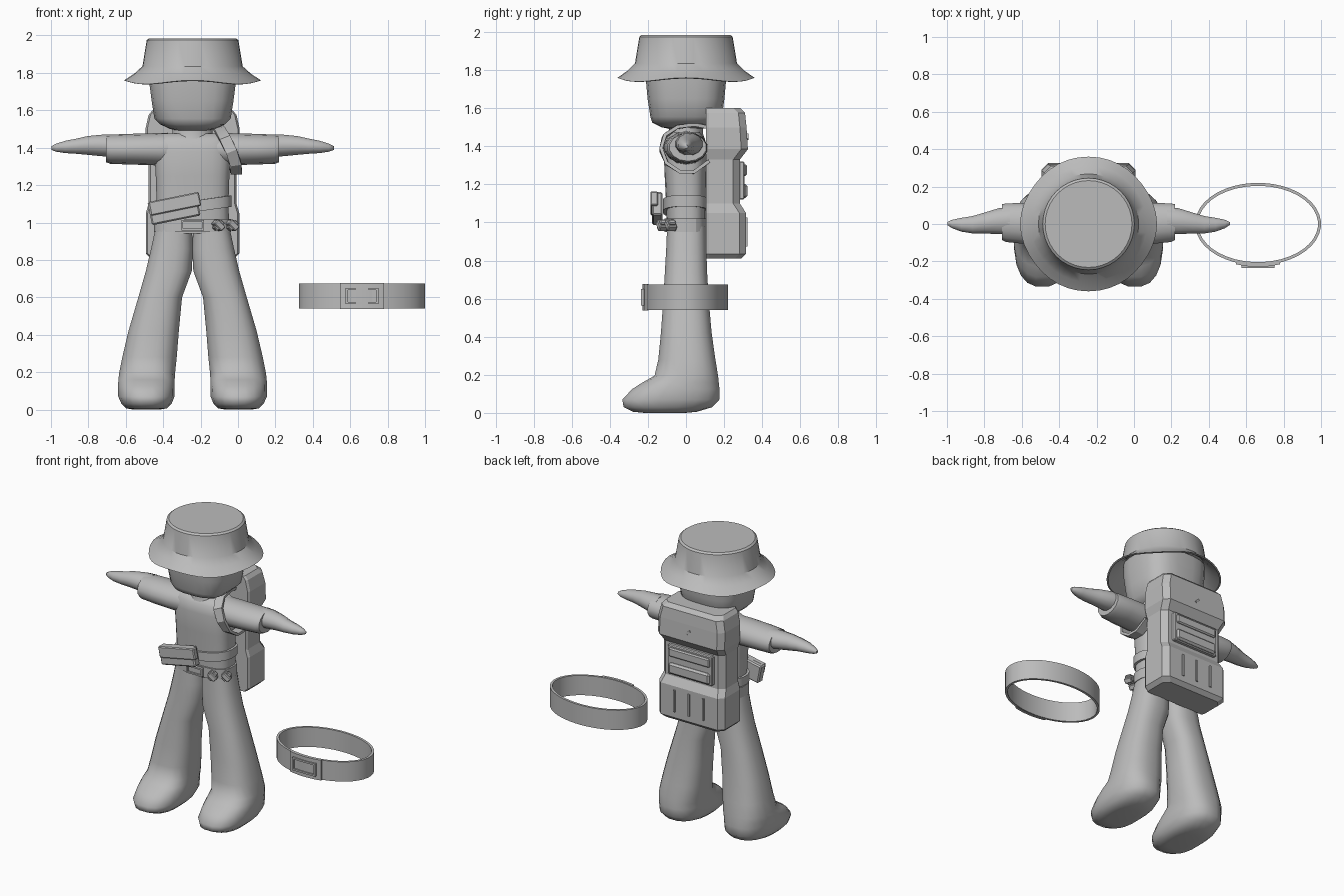
import bpy, bmesh, math
from mathutils import Vector, Matrix

grey = bpy.data.materials.new("plain grey")
grey.diffuse_color = (0.5, 0.5, 0.5, 1)
CX = -0.243  # figure centre line


def finish(name, bm, angle=40):
    bmesh.ops.recalc_face_normals(bm, faces=bm.faces)
    me = bpy.data.meshes.new(name)
    bm.to_mesh(me)
    bm.free()
    ob = bpy.data.objects.new(name, me)
    bpy.context.collection.objects.link(ob)
    me.materials.append(grey)
    if angle:
        bpy.ops.object.select_all(action='DESELECT')
        ob.select_set(True)
        bpy.context.view_layer.objects.active = ob
        bpy.ops.object.shade_smooth_by_angle(angle=math.radians(angle))
    return ob


def skin(name, loops, angle=40, caps=True, closed=False):
    """Bridge equal-length loops of points into a tube."""
    bm = bmesh.new()
    vs = [[bm.verts.new(p) for p in l] for l in loops]
    n = len(vs[0])
    pairs = list(zip(vs, vs[1:])) + ([(vs[-1], vs[0])] if closed else [])
    for a, b in pairs:
        for i in range(n):
            j = (i + 1) % n
            bm.faces.new((a[i], a[j], b[j], b[i]))
    if caps and not closed:
        bm.faces.new(vs[0])
        bm.faces.new(vs[-1])
    return finish(name, bm, angle)


def oval(n, ra, rb, p=2.0):
    """Superellipse points; p=2 is a plain ellipse, larger is boxier."""
    out = []
    for i in range(n):
        t = 2 * math.pi * (i + 0.5) / n
        c, s = math.cos(t), math.sin(t)
        out.append((ra * math.copysign(abs(c) ** (2 / p), c),
                    rb * math.copysign(abs(s) ** (2 / p), s)))
    return out


def upright(name, rings, n=20, p=2.5, angle=50):
    """Rings are (z, centre x, half width, y front, y back)."""
    return skin(name, [[(cx + a, (y0 + y1) / 2 + b, z) for a, b in oval(n, rx, (y1 - y0) / 2, p)]
                       for z, cx, rx, y0, y1 in rings], angle)


def box(name, loc, size, rot_y=0, rot_z=0, bevel=0.0):
    bm = bmesh.new()
    bmesh.ops.create_cube(bm, size=1)
    bmesh.ops.scale(bm, vec=size, verts=bm.verts)
    if bevel:
        bmesh.ops.bevel(bm, geom=bm.edges[:], offset=bevel, segments=1, affect='EDGES')
    bm.transform(Matrix.Translation(loc) @ Matrix.Rotation(rot_z, 4, 'Z') @ Matrix.Rotation(rot_y, 4, 'Y'))
    return finish(name, bm, 0)


def band(name, cx, rx, ry, z0, z1, t, n=32, p=2.0, tilt=0.0, cy=0.0):
    """Closed hoop with rectangular section; tilt raises it towards +x."""
    inner, outer = oval(n, rx - t, ry - t, p), oval(n, rx, ry, p)
    loops = []
    for (a, b), (c, d) in zip(inner, outer):
        h = tilt * c
        loops.append([(cx + a, cy + b, z0 + h), (cx + c, cy + d, z0 + h),
                      (cx + c, cy + d, z1 + h), (cx + a, cy + b, z1 + h)])
    return skin(name, loops, 20, closed=True)


# Bucket hat with wavy brim
hat = []
for r, z in [(0.232, 1.985), (0.245, 1.975), (0.268, 1.835), (0.31, 1.79), (0.36, 1.75),
             (0.35, 1.747), (0.3, 1.785), (0.25, 1.84)]:
    k = max(0, (r - 0.268) / 0.09)
    hat.append([(CX + (r + 0.006 * k * math.cos(4 * t)) * math.cos(t), r * math.sin(t),
                 z + 0.01 * k * math.cos(4 * t)) for t in [2 * math.pi * i / 40 for i in range(40)]])
skin("bucket_hat", hat, 35)

# Head and neck
upright("head", [(1.86, CX, 0.235, -0.215, 0.215), (1.75, CX, 0.233, -0.212, 0.212),
                 (1.65, CX, 0.22, -0.203, 0.203), (1.555, CX, 0.205, -0.188, 0.19),
                 (1.525, CX, 0.175, -0.178, 0.16), (1.5, CX, 0.12, -0.13, 0.12),
                 (1.488, CX, 0.06, -0.07, 0.06)], 24, 3)
upright("neck", [(1.52, CX, 0.11, -0.09, 0.09), (1.47, CX, 0.11, -0.09, 0.09),
                 (1.44, CX, 0.12, -0.1, 0.1)], 16, 2)

# Shirt body
upright("torso", [(0.94, CX, 0.198, -0.1, 0.105), (1.1, CX, 0.193, -0.105, 0.105),
                  (1.25, CX, 0.198, -0.113, 0.108), (1.38, CX, 0.205, -0.118, 0.11),
                  (1.44, CX, 0.205, -0.105, 0.1), (1.475, CX, 0.17, -0.07, 0.075)], 24, 3)

for side, s in (("right", -1), ("left", 1)):
    # Sleeve and tapering arm, rings (distance out, z, radius y, radius z, y)
    def limb(name, rings, n, angle):
        skin(name, [[(CX + s * d, y + a, z + b) for a, b in oval(n, ry, rz)]
                    for d, z, ry, rz, y in rings], angle)
    limb(side + "_sleeve", [(0.13, 1.39, 0.105, 0.09, 0), (0.22, 1.392, 0.115, 0.085, 0),
                            (0.34, 1.392, 0.112, 0.082, 0.003), (0.44, 1.392, 0.106, 0.078, 0.007),
                            (0.462, 1.395, 0.098, 0.073, 0.01)], 14, 45)
    limb(side + "_arm", [(0.42, 1.412, 0.075, 0.06, 0.018), (0.48, 1.412, 0.072, 0.06, 0.015),
                         (0.56, 1.412, 0.057, 0.052, 0.005), (0.62, 1.408, 0.048, 0.042, -0.004),
                         (0.68, 1.404, 0.038, 0.034, -0.004), (0.73, 1.4, 0.023, 0.022, 0),
                         (0.755, 1.398, 0.008, 0.01, 0.002)], 12, 60)
    # Trouser leg running into the shoe
    leg = [(0.98, 0.1, 0.097, -0.1, 0.105), (0.86, 0.11, 0.113, -0.105, 0.108),
           (0.74, 0.127, 0.124, -0.112, 0.112), (0.6, 0.173, 0.118, -0.12, 0.12),
           (0.42, 0.208, 0.136, -0.133, 0.136), (0.28, 0.23, 0.147, -0.147, 0.156),
           (0.195, 0.243, 0.151, -0.167, 0.17), (0.16, 0.246, 0.152, -0.23, 0.174),
           (0.125, 0.247, 0.153, -0.285, 0.178), (0.07, 0.247, 0.152, -0.337, 0.178),
           (0.03, 0.246, 0.135, -0.33, 0.14), (0.006, 0.246, 0.11, -0.28, 0.06),
           (0.0, 0.246, 0.07, -0.22, 0.0)]
    upright(side + "_leg", [(z, CX + s * o, r, a, b) for z, o, r, a, b in leg], 20, 2.5, 60)

# Backpack: chamfered sections (z, half width, back y)
pack = []
for z, w, y in [(0.81, 0.225, 0.29), (0.835, 0.25, 0.315), (1.05, 0.25, 0.315), (1.10, 0.235, 0.283),
                (1.33, 0.235, 0.283), (1.385, 0.252, 0.325), (1.5, 0.252, 0.318), (1.575, 0.235, 0.31),
                (1.6, 0.215, 0.285)]:
    c = 0.035
    pack.append([(CX - w + 0.01, 0.105, z), (CX - w, 0.12, z), (CX - w, y - c, z), (CX - w + c, y, z),
                 (CX + w - c, y, z), (CX + w, y - c, z), (CX + w, 0.12, z), (CX + w - 0.01, 0.105, z)])
skin("backpack", pack, 0)
for i in (-1, 0, 1):
    box("pocket_rib", (CX + 0.11 * i, 0.317, 0.95), (0.014, 0.012, 0.15))
box("pack_panel", (CX, 0.292, 1.22), (0.34, 0.03, 0.2), bevel=0.006)
box("pack_panel_roll", (CX, 0.305, 1.165), (0.31, 0.036, 0.075), bevel=0.012)
box("pack_panel_top", (CX, 0.305, 1.275), (0.31, 0.03, 0.06), bevel=0.008)
box("flap_tab", (CX, 0.322, 1.45), (0.035, 0.012, 0.012), rot_y=0.8)

# Shoulder strap looping round the left sleeve
path = [Vector(p) for p in [(-0.12, 0.13, 1.5), (-0.11, 0.04, 1.515), (-0.1, -0.05, 1.5),
                            (-0.07, -0.115, 1.45), (-0.035, -0.13, 1.38), (-0.012, -0.1, 1.31),
                            (-0.008, -0.03, 1.265), (-0.01, 0.04, 1.265), (-0.02, 0.12, 1.32)]]
mid = Vector((-0.05, 0.0, 1.39))
loops = []
for i, p in enumerate(path):
    t = (path[min(i + 1, 8)] - path[max(i - 1, 0)]).normalized()
    out = p - mid
    out.x = 0
    out = (out - t * out.dot(t)).normalized() * 0.009
    wide = t.cross(out).normalized() * 0.03
    loops.append([p + wide + out, p - wide + out, p - wide - out, p + wide - out])
skin("shoulder_strap", loops, 30)

# Slanted strap with its pouch
band("waist_strap", CX, 0.21, 0.122, 1.055, 1.115, 0.02, 28, 2.6, tilt=0.14)
box("pouch", (-0.342, -0.15, 1.073), (0.265, 0.055, 0.125), rot_y=-0.2, bevel=0.008)
box("pouch_flap", (-0.338, -0.167, 1.1), (0.275, 0.04, 0.075), rot_y=-0.2, bevel=0.006)

# Worn belt with buckle and small clips
band("worn_belt", CX, 0.207, 0.113, 0.95, 1.02, 0.02, 28, 2.8)


def buckle(name, x, y, z, w, h, rim, d):
    for k in (-1, 1):
        box(name + "_rail", (x, y, z + k * (h - rim) / 2), (w, d, rim))
        box(name + "_post", (x + k * (w - rim) / 2, y, z), (rim, d, h))
    box(name + "_plate", (x, y + d * 0.3, z), (w - rim, d * 0.5, h - rim))


buckle("worn_buckle", CX, -0.12, 0.985, 0.12, 0.056, 0.01, 0.02)
for x, y in ((-0.105, -0.125), (-0.03, -0.08)):
    box("belt_clip", (x, y, 0.985), (0.06, 0.05, 0.035), rot_y=0.75, rot_z=0.4, bevel=0.005)
    box("belt_clip_cross", (x, y, 0.985), (0.06, 0.04, 0.03), rot_y=-0.8, rot_z=0.4, bevel=0.005)

# Loose belt lying beside the figure
BX = 0.663
band("loose_belt", BX, 0.337, 0.22, 0.54, 0.675, 0.016, 40)
arc = []
for i in range(9):
    x = -0.118 + 0.236 * i / 8
    y = -0.22 * math.sqrt(1 - (x / 0.337) ** 2)
    arc.append([(BX + x, y + 0.008, 0.538), (BX + x, y - 0.009, 0.538),
                (BX + x, y - 0.009, 0.677), (BX + x, y + 0.008, 0.677)])
skin("loose_buckle_base", arc, 20)
buckle("loose_buckle", BX, -0.227, 0.607, 0.175, 0.088, 0.012, 0.018)
